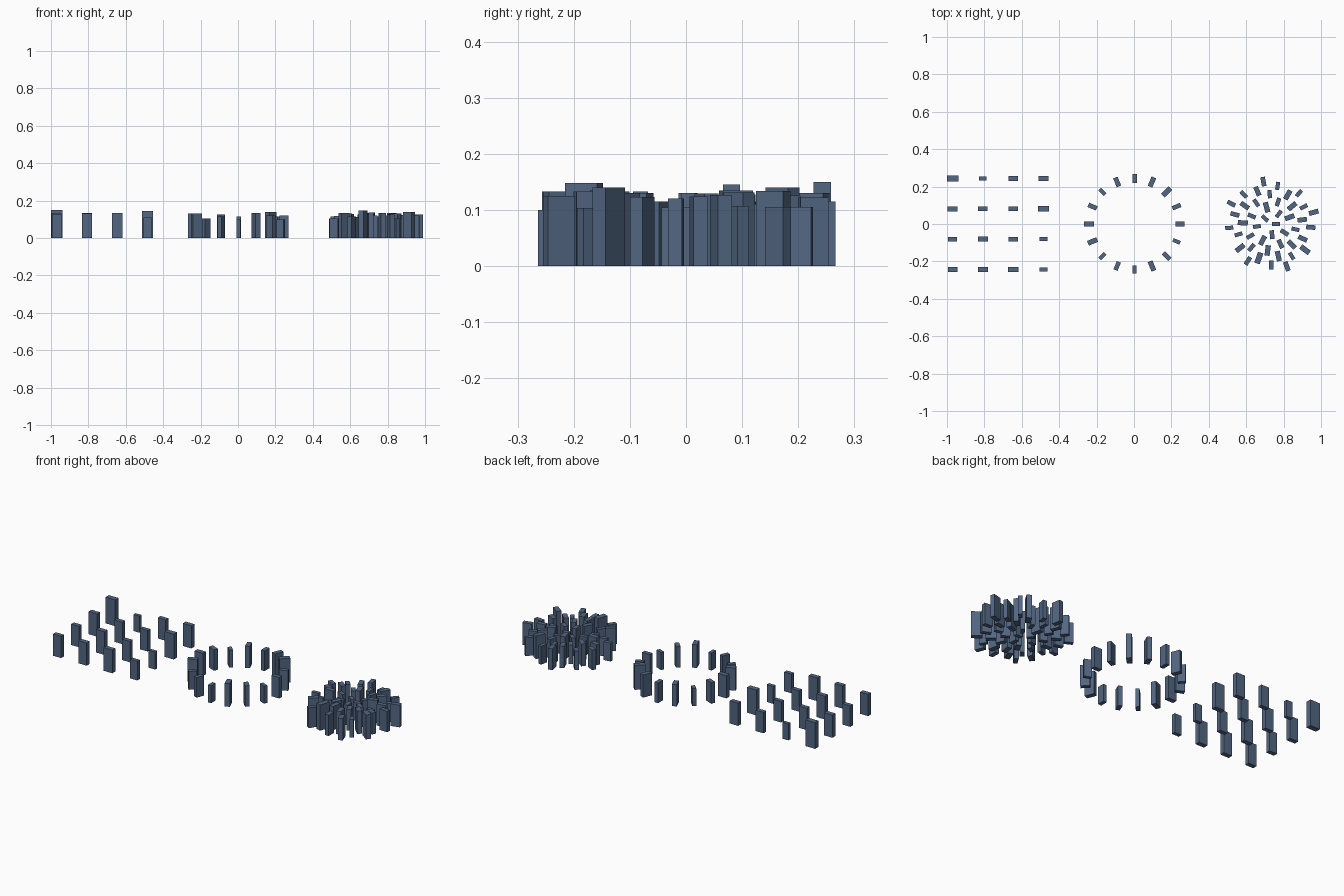
import bpy, bmesh, math, random

old = bpy.data.objects.get("Cube")
if old:
    bpy.data.objects.remove(old, do_unlink=True)
random.seed(4)

RADIUS = 0.243        # half-size of every arrangement
SPACING = 0.73        # distance between arrangement centres
CENTRE = 0.003
GOLDEN = math.pi * (3 - math.sqrt(5))

# Slate blue stone
slate = bpy.data.materials.new("slate_blue")
slate.use_nodes = True
colour = (0.085, 0.135, 0.225, 1)
slate.diffuse_color = colour
slate.node_tree.nodes["Principled BSDF"].inputs["Base Color"].default_value = colour

# Shared upright slab: height 1, standing on its base
slab = bpy.data.meshes.new("slab")
bm = bmesh.new()
bmesh.ops.create_cube(bm, size=1)
for v in bm.verts:
    v.co.x *= 0.41
    v.co.y *= 0.205
    v.co.z += 0.5
bm.to_mesh(slab)
bm.free()
slab.materials.append(slate)


def block(name, x, y, height, angle=0.0):
    ob = bpy.data.objects.new(name, slab)
    ob.location = (x, y, 0)
    ob.rotation_euler.z = angle
    ob.scale = (height, height, height)
    bpy.context.collection.objects.link(ob)


def polar_block(name, cx, radius, angle, height):
    block(name, cx + radius * math.cos(angle), radius * math.sin(angle), height, angle)


# Square grid, back row first
grid_heights = [
    (.15, .095, .12, .13),
    (.13, .125, .12, .145),
    (.12, .133, .12, .10),
    (.125, .13, .133, .11),
]
step = RADIUS * 2 / 3
for row, heights in enumerate(grid_heights):
    for col, h in enumerate(heights):
        block(f"grid_block_{row}_{col}", CENTRE - SPACING - RADIUS + col * step,
              RADIUS - row * step, h)

# Ring of slabs, long side pointing outward
ring_heights = [.12, .115, .14, .13, .115, .125, .10, .12,
                .13, .13, .105, .115, .10, .133, .12, .10]
for i, h in enumerate(ring_heights):
    polar_block(f"ring_block_{i}", CENTRE, RADIUS, i * math.tau / len(ring_heights), h)

# Sunflower spiral of slabs, a few with set heights
COUNT = 45
set_heights = {28: .148, 39: .14, 38: .105, 42: .127, 34: .12, 40: .122,
               43: .115, 44: .125, 36: .12, 37: .105, 32: .105, 35: .11, 0: .105}
for i in range(COUNT):
    h = set_heights.get(i, random.uniform(.10, .138))
    polar_block(f"spiral_block_{i}", CENTRE + SPACING,
                RADIUS * math.sqrt((i + 0.5) / COUNT), i * GOLDEN, h)
